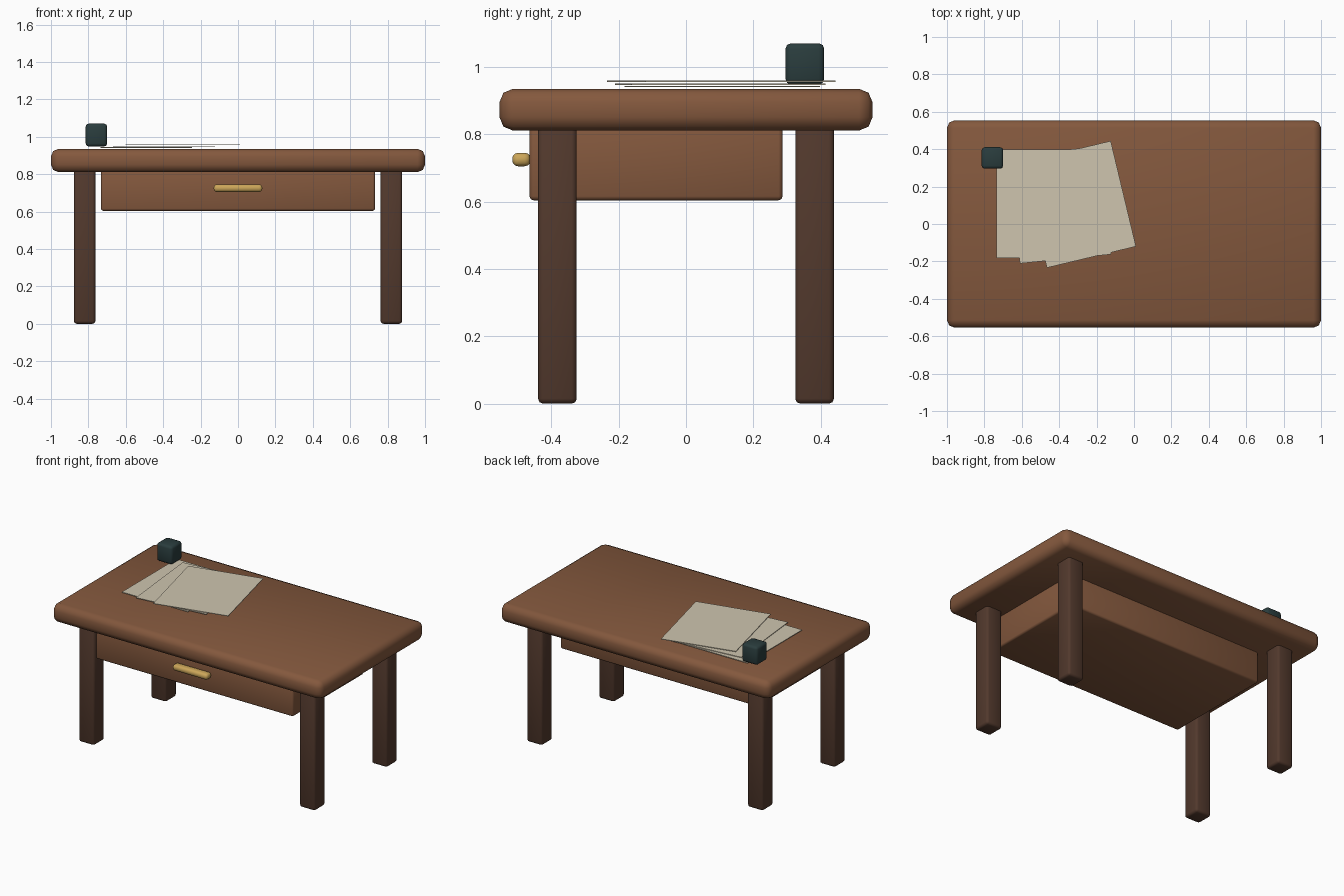
import bpy
from math import radians

if "Cube" in bpy.data.objects:
    bpy.data.objects.remove(bpy.data.objects["Cube"], do_unlink=True)


def material(name, rgb):
    mat = bpy.data.materials.new(name)
    mat.use_nodes = True
    mat.diffuse_color = (*rgb, 1)
    bsdf = next(n for n in mat.node_tree.nodes if n.type == "BSDF_PRINCIPLED")
    bsdf.inputs["Base Color"].default_value = (*rgb, 1)
    return mat


wood = material("warm brown wood", (0.23, 0.098, 0.047))
dark_wood = material("dark brown wood", (0.085, 0.041, 0.026))
brass = material("brass", (0.60, 0.38, 0.10))
paper = material("cream paper", (0.62, 0.56, 0.43))
slate = material("dark teal", (0.023, 0.046, 0.047))


def box(name, mat, centre, size, bevel=0, segments=2, turn=0):
    """Box with optional rounded edges, turned about z."""
    bpy.ops.mesh.primitive_cube_add(size=1, location=centre)
    ob = bpy.context.object
    ob.name = name
    ob.scale = size
    bpy.ops.object.transform_apply(location=False, rotation=False, scale=True)
    ob.rotation_euler.z = turn
    ob.data.materials.append(mat)
    if bevel:
        mod = ob.modifiers.new("rounded edges", "BEVEL")
        mod.width = bevel
        mod.segments = segments
        mod.limit_method = "NONE"
        bpy.ops.object.modifier_apply(modifier=mod.name)
        bpy.ops.object.shade_smooth_by_angle(angle=radians(50))
    return ob


# Table top, drawer box and handle
box("table_top", wood, (0, 0, 0.873), (2, 1.108, 0.124), 0.04)
box("drawer", wood, (0, -0.089, 0.717), (1.466, 0.752, 0.226), 0.012)
box("drawer_handle", brass, (0, -0.489, 0.725), (0.26, 0.054, 0.04), 0.017, 3)

# Four square legs
for side, x in (("right", -0.82), ("left", 0.82)):
    for end, y in (("front", -0.382), ("back", 0.382)):
        box(f"{end}_{side}_leg", dark_wood, (x, y, 0.415), (0.115, 0.115, 0.83), 0.015)

# Fanned stack of paper sheets
sheets = ((-0.49, 0.108, 0.942, 0), (-0.395, 0.102, 0.949, 0.1), (-0.295, 0.105, 0.957, 0.235))
for i, (x, y, z, turn) in enumerate(sheets):
    box(f"paper_sheet_{i + 1}", paper, (x, y, z), (0.49, 0.58, 0.004), turn=turn)

# Small block standing at the corner of the sheets
box("ink_pot", slate, (-0.757, 0.353, 1.009), (0.115, 0.115, 0.122), 0.016)
